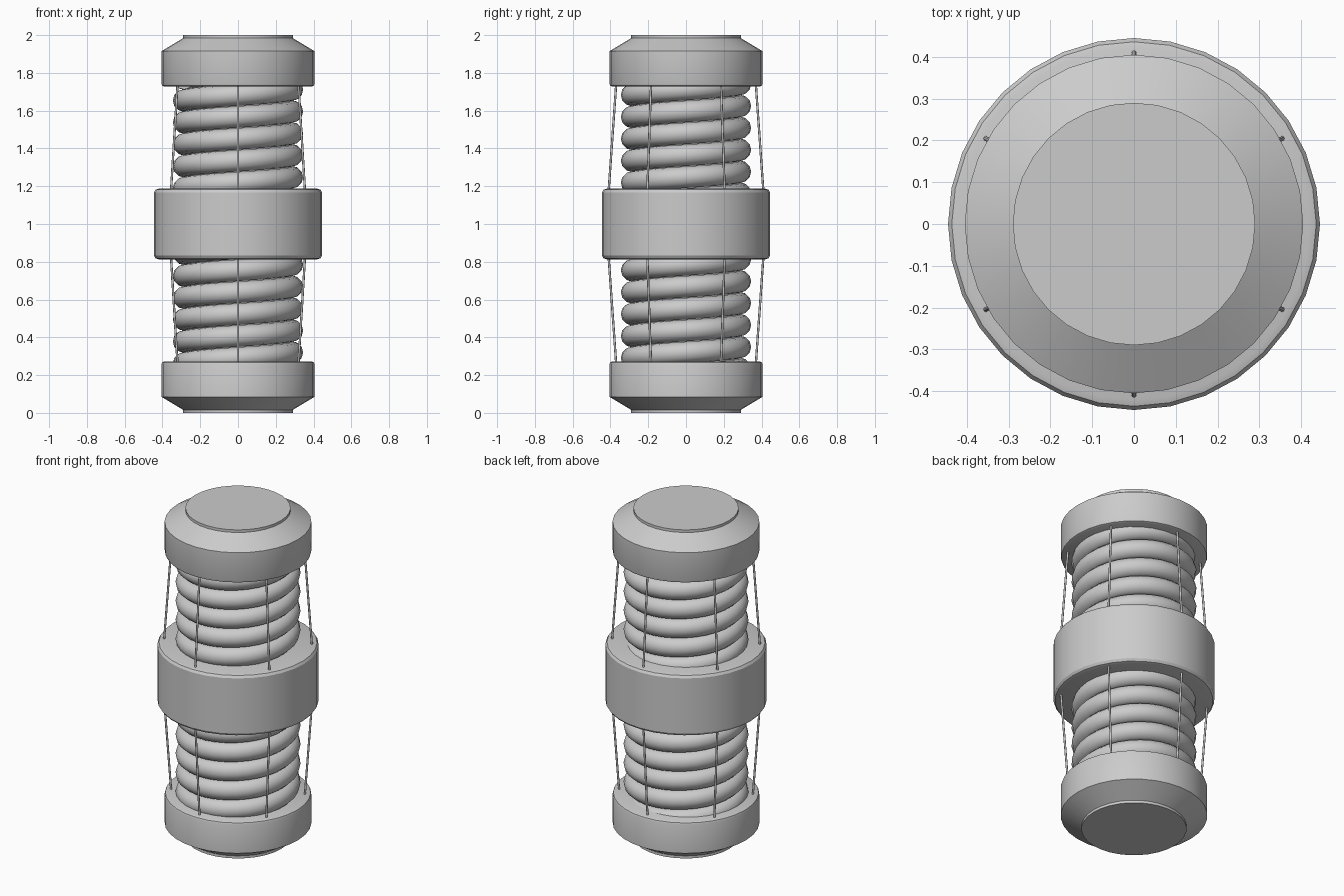
import bpy, bmesh, math
from mathutils import Vector

if "Cube" in bpy.data.objects:
    bpy.data.objects.remove(bpy.data.objects["Cube"])

grey = bpy.data.materials.new("light grey metal")
grey.diffuse_color = (0.6, 0.6, 0.6, 1)
grey.use_nodes = True
grey.node_tree.nodes["Principled BSDF"].inputs["Base Color"].default_value = grey.diffuse_color


def finish(name, bm, angle=30):
    bmesh.ops.recalc_face_normals(bm, faces=bm.faces)
    me = bpy.data.meshes.new(name)
    bm.to_mesh(me)
    bm.free()
    me.materials.append(grey)
    ob = bpy.data.objects.new(name, me)
    bpy.context.collection.objects.link(ob)
    bpy.ops.object.select_all(action='DESELECT')
    ob.select_set(True)
    bpy.context.view_layer.objects.active = ob
    bpy.ops.object.shade_smooth_by_angle(angle=math.radians(angle))
    return ob


def skin(bm, rings):
    """Bridge successive vertex rings and close both ends."""
    n = len(rings[0])
    for a, b in zip(rings, rings[1:]):
        for i in range(n):
            j = (i + 1) % n
            bm.faces.new((a[i], a[j], b[j], b[i]))
    bm.faces.new(rings[0])
    bm.faces.new(rings[-1])


def lathe(name, profile, sides=32):
    bm = bmesh.new()
    rings = [[bm.verts.new((r * math.cos(2 * math.pi * i / sides),
                            r * math.sin(2 * math.pi * i / sides), z))
              for i in range(sides)] for r, z in profile]
    skin(bm, rings)
    return finish(name, bm)


# end caps: stepped foot, chamfer, drum with a softened inner edge
cap = [(0.29, 0), (0.29, 0.016), (0.405, 0.085), (0.405, 0.257),
       (0.401, 0.268), (0.39, 0.273)]
lathe("bottom_cap", cap)
lathe("top_cap", [(r, 2 - z) for r, z in cap])

# middle collar with rounded rims
half = [(0.42, 0.813), (0.436, 0.818), (0.445, 0.832)]
lathe("middle_collar", half + [(r, 2 - z) for r, z in reversed(half)])

# coil spring, rising anticlockwise
PITCH, R, TUBE, STEPS, SEG = 0.116, 0.288, 0.057, 32, 12


def coil(name, turn_a, turn_b):
    bm = bmesh.new()
    rings = []
    count = round((turn_b - turn_a) * STEPS)
    for k in range(count + 1):
        t = turn_a + k / STEPS
        a = 2 * math.pi * t
        z = 0.32 + PITCH * t
        ring = []
        for s in range(SEG):
            p = 2 * math.pi * s / SEG
            rr = R + TUBE * math.cos(p)
            ring.append(bm.verts.new((rr * math.cos(a), rr * math.sin(a),
                                      z + TUBE * math.sin(p))))
        rings.append(ring)
    skin(bm, rings)
    return finish(name, bm, 50)


coil("coil_spring", -1.0, 12.5)


# thin tension wires between the caps and the collar
def wire(name, p, q, r=0.006, sides=8):
    bm = bmesh.new()
    d = (q - p).normalized()
    u = d.cross(Vector((0, 1, 0.3))).normalized()
    v = d.cross(u)
    rings = [[bm.verts.new(c + r * (math.cos(2 * math.pi * i / sides) * u +
                                    math.sin(2 * math.pi * i / sides) * v))
              for i in range(sides)] for c in (p, q)]
    skin(bm, rings)
    return finish(name, bm, 60)


for k in range(6):
    a = math.radians(30 + 60 * k)
    d = Vector((math.cos(a), math.sin(a), 0))
    for label, flip in (("lower", False), ("upper", True)):
        z0, z1 = (1.75, 1.17) if flip else (0.25, 0.83)
        wire(f"{label}_wire_{k + 1}", d * 0.369 + Vector((0, 0, z0)),
             d * 0.41 + Vector((0, 0, z1)))
